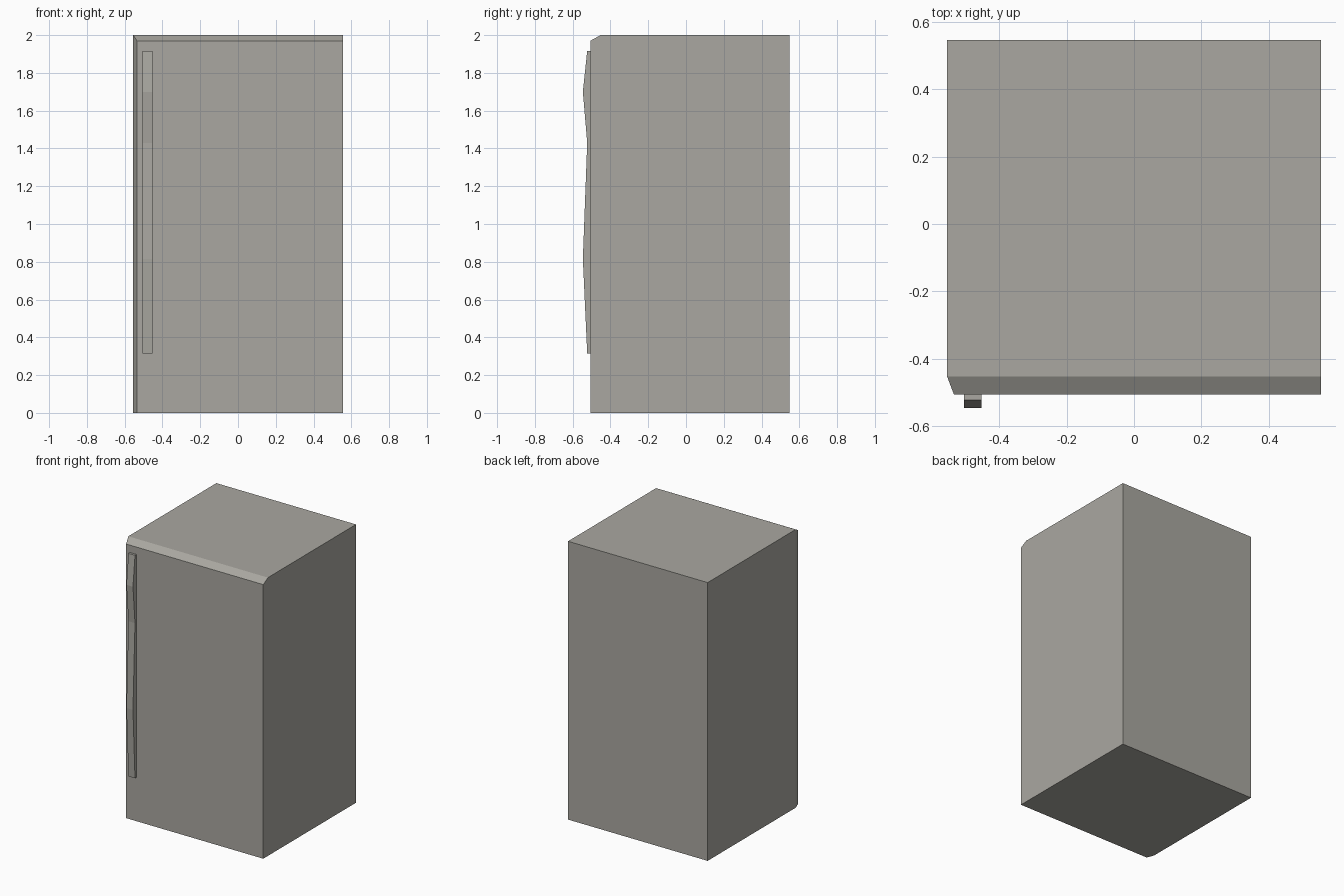
import bpy, bmesh

if "Cube" in bpy.data.objects:
    bpy.data.objects.remove(bpy.data.objects["Cube"])

metal = bpy.data.materials.new("warm grey metal")
metal.diffuse_color = (0.40, 0.39, 0.355, 1)
metal.use_nodes = True
metal.node_tree.nodes["Principled BSDF"].inputs["Base Color"].default_value = metal.diffuse_color


def finish(name, bm):
    bmesh.ops.recalc_face_normals(bm, faces=bm.faces[:])
    mesh = bpy.data.meshes.new(name)
    bm.to_mesh(mesh)
    bm.free()
    mesh.materials.append(metal)
    obj = bpy.data.objects.new(name, mesh)
    bpy.context.collection.objects.link(obj)
    return obj


def prism(bm, loops):
    """Skin a stack of equal-length loops and cap both ends."""
    rings = [[bm.verts.new(p) for p in loop] for loop in loops]
    n = len(rings[0])
    for a, b in zip(rings, rings[1:]):
        for i in range(n):
            j = (i + 1) % n
            bm.faces.new((a[i], a[j], b[j], b[i]))
    bm.faces.new(rings[0])
    bm.faces.new(rings[-1])


# Cabinet: front panel tapers in at the left and top edges
def rect(x0, x1, z1, y):
    return [(x0, y, 0), (x1, y, 0), (x1, y, z1), (x0, y, z1)]


bm = bmesh.new()
prism(bm, [rect(-0.535, 0.555, 1.97, -0.506),
           rect(-0.555, 0.555, 2.0, -0.453),
           rect(-0.555, 0.555, 2.0, 0.547)])
finish("cabinet", bm)

# Door handle: wavy side profile swept across its width
profile = [(-0.506, 0.315), (-0.523, 0.315), (-0.546, 0.815), (-0.523, 1.43),
           (-0.546, 1.70), (-0.523, 1.917), (-0.506, 1.917)]
bm = bmesh.new()
prism(bm, [[(x, y, z) for y, z in profile] for x in (-0.505, -0.453)])
finish("door_handle", bm)
